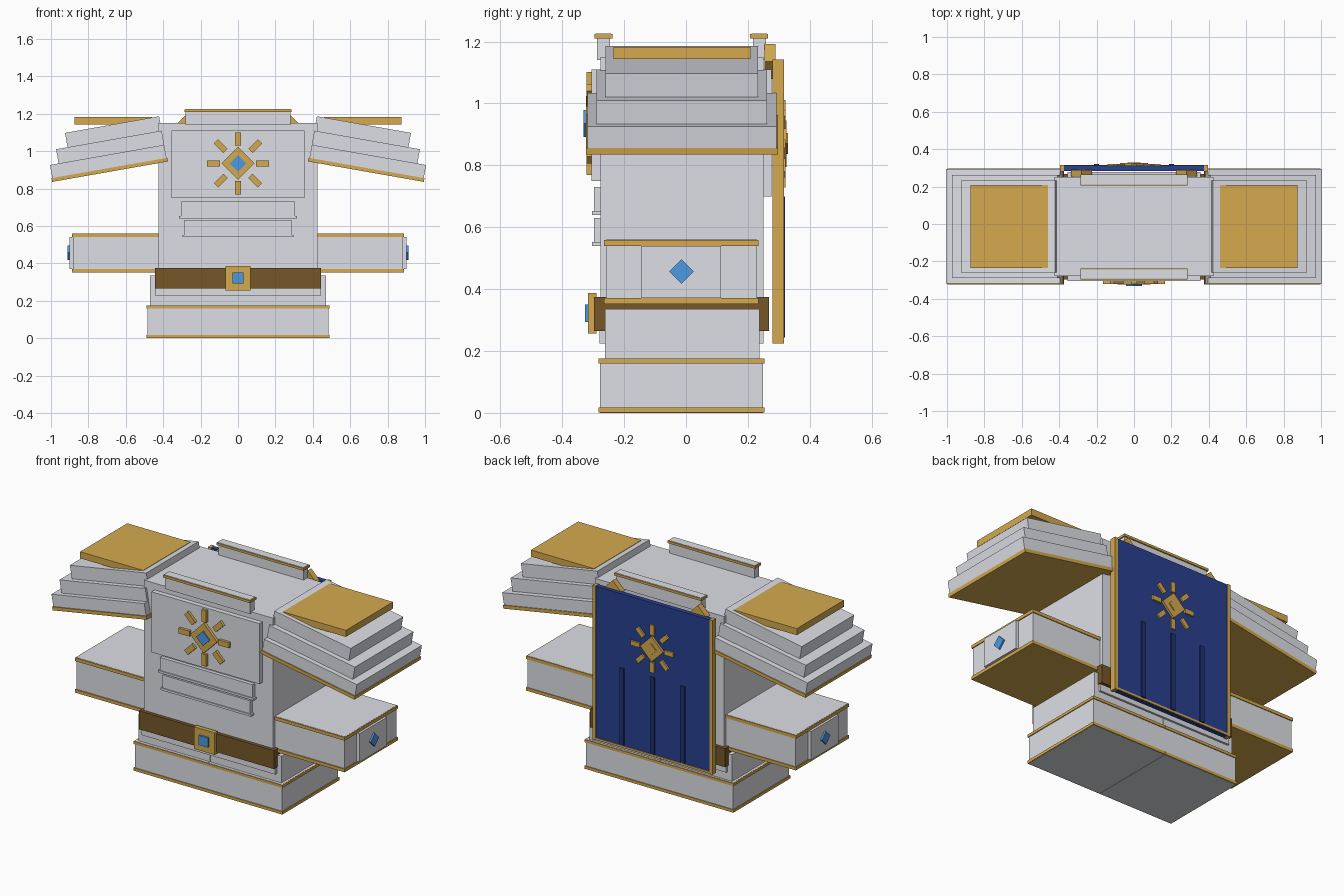
import bpy
import math
from mathutils import Matrix, Vector

if "Cube" in bpy.data.objects:
    bpy.data.objects.remove(bpy.data.objects["Cube"])


def material(name, rgb):
    m = bpy.data.materials.new(name)
    m.diffuse_color = (*rgb, 1)
    m.use_nodes = True
    m.node_tree.nodes["Principled BSDF"].inputs["Base Color"].default_value = m.diffuse_color
    return m


GREY = material("pale_steel", (0.73, 0.74, 0.79))
GOLD = material("gold", (0.66, 0.40, 0.076))
BROWN = material("brown_leather", (0.18, 0.095, 0.022))
BLUE = material("gem_blue", (0.075, 0.32, 0.77))
NAVY = material("cape_navy", (0.022, 0.052, 0.28))
DARK = material("fold_navy", (0.014, 0.032, 0.17))

FACES = [(0, 2, 3, 1), (4, 5, 7, 6), (0, 1, 5, 4), (2, 6, 7, 3), (0, 4, 6, 2), (1, 3, 7, 5)]


def box(name, x, y, z, mat, matrix=None):
    """Box spanning the given ranges, optionally moved by a matrix."""
    verts = [Vector((a, b, c)) for c in z for b in y for a in x]
    if matrix:
        verts = [matrix @ v for v in verts]
    me = bpy.data.meshes.new(name)
    me.from_pydata(verts, [], FACES)
    me.materials.append(mat)
    ob = bpy.data.objects.new(name, me)
    bpy.context.collection.objects.link(ob)
    return ob


def pair(name, x, y, z, mat, matrix=None):
    """Box on the +x side plus its mirror image."""
    ob = box("right_" + name, x, y, z, mat, matrix)
    me = ob.data.copy()
    me.transform(Matrix.Scale(-1, 4, (1, 0, 0)))
    me.flip_normals()
    bpy.context.collection.objects.link(bpy.data.objects.new("left_" + name, me))


def spin(x, z, degrees):
    """Turn about the y axis, then move to x, z."""
    return Matrix.Translation((x, 0, z)) @ Matrix.Rotation(math.radians(degrees), 4, 'Y')


def sun(name, z, y_ray, y_mid, y_top, s, top_mat, top_half):
    """Diamond with eight rays and a smaller centre piece."""
    for i in range(8):
        box(f"{name}_ray_{i}", (0.095 * s, 0.166 * s), y_ray, (-0.016 * s, 0.016 * s), GOLD,
            spin(0, z, 45 * i))
    h = 0.063 * s
    box(name + "_diamond", (-h, h), y_mid, (-h, h), GOLD, spin(0, z, 45))
    h = top_half
    box(name + "_centre", (-h, h), y_top, (-h, h), top_mat, spin(0, z, 45))


# Boots, with gold bands around the sole and the cuff
pair("boot", (0.001, 0.485), (-0.278, 0.249), (0, 0.176), GREY)
for part, z in (("sole_band", (0.001, 0.018)), ("cuff_band", (0.159, 0.175))):
    pair("boot_" + part, (0.001, 0.49), (-0.283, 0.254), z, GOLD)
pair("leg", (0.001, 0.47), (-0.262, 0.238), (0.16, 0.335), GREY)

# Torso, hips and plates
box("hips", (-0.44, 0.44), (-0.28, 0.25), (0.225, 0.37), GREY)
box("torso", (-0.425, 0.425), (-0.277, 0.25), (0.36, 1.15), GREY)
box("chest_plate", (-0.355, 0.355), (-0.306, -0.27), (0.75, 1.11), GREY)
box("back_plate", (-0.355, 0.355), (0.24, 0.277), (0.70, 1.11), GREY)
for i, (w, z) in enumerate(((0.305, 0.64), (0.288, 0.54))):
    box(f"belly_plate_{i}", (-w, w), (-0.298, -0.27), (z, z + 0.09), GREY)
    box(f"belly_ledge_{i}", (-w - 0.01, w + 0.01), (-0.304, -0.27), (z, z + 0.013), GREY)

# Belt with buckle and gem
box("belt", (-0.445, 0.445), (-0.297, 0.268), (0.265, 0.375), BROWN)
box("buckle", (-0.068, 0.068), (-0.316, -0.29), (0.256, 0.387), GOLD)
box("buckle_gem", (-0.03, 0.03), (-0.327, -0.31), (0.293, 0.35), BLUE)

# Chest emblem
sun("chest_sun", 0.935, (-0.322, -0.30), (-0.324, -0.30), (-0.331, -0.31), 1.0, BLUE, 0.031)

# Collars: steel with a gold band around the top edge
for side, y in (("front", (-0.287, -0.245)), ("back", (0.216, 0.258))):
    box(side + "_collar", (-0.28, 0.28), y, (1.14, 1.212), GREY)
    rim = (y[0] - 0.009, y[1] + 0.007)
    box(side + "_collar_trim", (-0.287, 0.287), rim, (1.21, 1.224), GOLD)
    box(side + "_collar_top", (-0.283, 0.283), (rim[0] + 0.004, rim[1] - 0.004),
        (1.215, 1.226), GREY)

# Arms, with gold bands, end panel and diamond gem
pair("arm", (0.41, 0.883), (-0.258, 0.23), (0.362, 0.56), GREY)
pair("arm_top_band", (0.42, 0.888), (-0.265, 0.235), (0.54, 0.559), GOLD)
pair("arm_bottom_band", (0.42, 0.888), (-0.265, 0.235), (0.352, 0.371), GOLD)
pair("arm_panel", (0.87, 0.902), (-0.145, 0.113), (0.371, 0.54), GREY)
gem = Matrix.Translation((0, -0.015, 0.457)) @ Matrix.Rotation(math.radians(45), 4, 'X')
pair("arm_gem", (0.895, 0.912), (-0.028, 0.028), (-0.028, 0.028), BLUE, gem)

# Stepped shoulder guards sloping outwards, with a level gold cap
tilt = spin(0.38, 0.95, 10)
pair("shoulder_trim", (-0.005, 0.624), (-0.324, 0.298), (-0.006, 0.014), GOLD, tilt)
for i, (length, y, z) in enumerate((
        (0.62, (-0.318, 0.293), (0.012, 0.085)),
        (0.573, (-0.29, 0.261), (0.08, 0.162)),
        (0.511, (-0.26, 0.232), (0.16, 0.24)))):
    pair(f"shoulder_layer_{i}", (0, length), y, z, GREY, tilt)
pair("shoulder_cap", (0.46, 0.875), (-0.235, 0.208), (1.143, 1.182), GOLD)

# Cape with gold edging, folds, emblem and clasps
box("cape", (-0.38, 0.38), (0.284, 0.312), (0.226, 1.14), NAVY)
pair("cape_edge", (0.375, 0.395), (0.28, 0.316), (0.225, 1.142), GOLD)
box("cape_hem", (-0.38, 0.38), (0.306, 0.316), (0.227, 0.24), GOLD)
for i in range(3):
    x = 0.2 * (i - 1)
    box(f"cape_fold_{i}", (x - 0.014, x + 0.014), (0.30, 0.32), (0.243, 0.70), DARK)
sun("cape_sun", 0.87, (0.305, 0.322), (0.305, 0.325), (0.32, 0.33), 0.85, GOLD, 0.024)
pair("cape_clasp", (-0.04, 0.04), (0.254, 0.29), (-0.04, 0.04), GOLD, spin(0.28, 1.135, 45))
